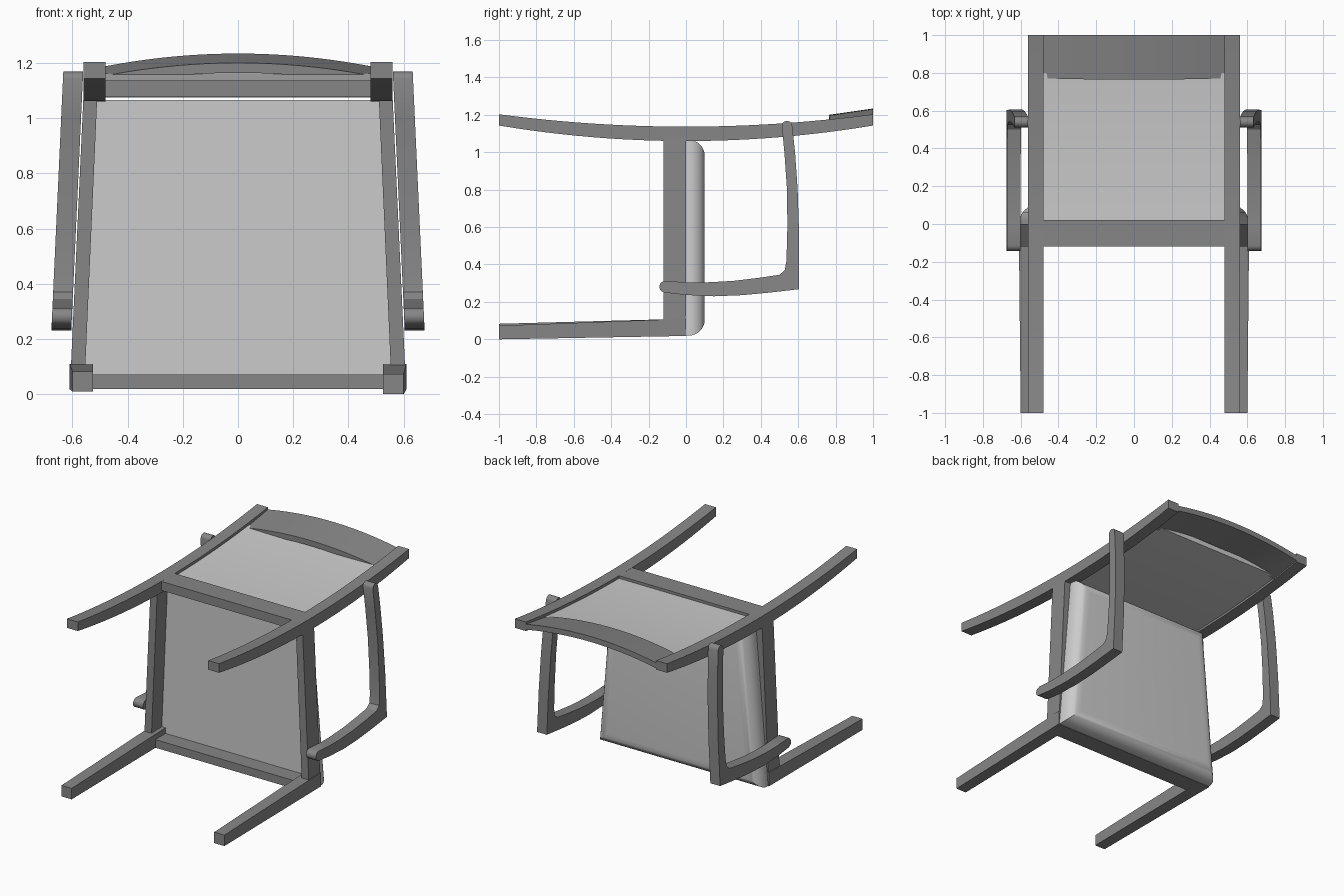
import bpy, bmesh, math
from mathutils import Vector

if "Cube" in bpy.data.objects:
    bpy.data.objects.remove(bpy.data.objects["Cube"])


def material(name, v):
    m = bpy.data.materials.new(name)
    m.diffuse_color = (v, v, v, 1)
    m.use_nodes = True
    m.node_tree.nodes["Principled BSDF"].inputs["Base Color"].default_value = m.diffuse_color
    return m


FRAME = material("dark grey frame", 0.24)
FABRIC = material("light grey upholstery", 0.6)


def loft(name, sections, mat, round_over=0):
    """Skin closed cross-sections in order and cap both ends."""
    bm = bmesh.new()
    rows = [[bm.verts.new(p) for p in s] for s in sections]
    n = len(rows[0])
    for a, b in zip(rows, rows[1:]):
        for i in range(n):
            j = (i + 1) % n
            bm.faces.new((a[i], a[j], b[j], b[i]))
    bm.faces.new(rows[0])
    bm.faces.new(rows[-1])
    bmesh.ops.recalc_face_normals(bm, faces=bm.faces)
    if round_over:
        top = [e for e in bm.edges if all(v.co.y > 0.05 for v in e.verts)]
        bmesh.ops.bevel(bm, geom=top, offset=round_over, segments=8,
                        profile=0.5, affect='EDGES', clamp_overlap=True)
        bmesh.ops.recalc_face_normals(bm, faces=bm.faces)
    me = bpy.data.meshes.new(name)
    bm.to_mesh(me)
    bm.free()
    me.materials.append(mat)
    ob = bpy.data.objects.new(name, me)
    bpy.context.collection.objects.link(ob)
    bpy.ops.object.select_all(action='DESELECT')
    ob.select_set(True)
    bpy.context.view_layer.objects.active = ob
    bpy.ops.object.shade_smooth_by_angle(angle=math.radians(30))
    return ob


def rect_xz(x0, x1, y, z0, z1):
    return [(x0, y, z0), (x1, y, z0), (x1, y, z1), (x0, y, z1)]


def rect_xy(x0, x1, y0, y1, z):
    return [(x0, y0, z), (x1, y0, z), (x1, y1, z), (x0, y1, z)]


def post_top(y):
    return 1.137 + 0.066 * y * y


def post_bottom(y):
    return 1.06 + 0.083 * y * y


def steps(a, b, n):
    return [a + (b - a) * i / n for i in range(n + 1)]


# Armrest outline in (y, z): the two ends are rounded, the outer elbow is sharp
def arc(cy, cz, r, a0, a1, n=6):
    return [(cy + r * math.cos(math.radians(a)), cz + r * math.sin(math.radians(a)))
            for a in steps(a0, a1, n)]


ARM = (arc(-0.112, 0.281, 0.031, 95, 265)
       + [(0, 0.237), (0.15, 0.23), (0.3, 0.236), (0.45, 0.25), (0.604, 0.268),
          (0.605, 0.55), (0.597, 0.8), (0.583, 1.0)]
       + arc(0.54, 1.14, 0.028, 5, 175)
       + [(0.526, 1.0), (0.54, 0.8), (0.542, 0.6), (0.537, 0.42), (0.528, 0.37),
          (0.5, 0.345), (0.4, 0.33), (0.25, 0.312), (0.1, 0.304), (0, 0.305)])


def arm_x(z):
    return 0.64 - (z - 0.23) * 0.046


for s, side in ((-1, "left"), (1, "right")):
    # Curved rear post running from foot to top of the back
    loft("rear_post_" + side,
         [rect_xz(s * 0.48, s * 0.56, y, post_bottom(y), post_top(y))
          for y in steps(-1, 1, 24)], FRAME)
    # Tapered front leg
    d = 0.005 * s
    loft("front_leg_" + side,
         [rect_xz(s * 0.525, s * 0.6, -1, 0.005 - d, 0.078 - d),
          rect_xz(s * 0.525, s * 0.61, 0, 0.018, 0.11)], FRAME)
    # Side seat rail
    loft("side_rail_" + side,
         [rect_xy(s * 0.555, s * 0.607, -0.12, 0, 0.06),
          rect_xy(s * 0.51, s * 0.56, -0.12, 0, 1.075)], FRAME)
    # Armrest with its front upright
    loft("armrest_" + side,
         [[(s * (arm_x(z) + w), y, z) for y, z in ARM] for w in (-0.036, 0.036)],
         FRAME)

# Front and rear seat rails
loft("front_rail", [rect_xz(-0.53, 0.53, y, 0.018, 0.072) for y in (-0.12, 0)], FRAME)
loft("rear_rail", [rect_xz(-0.485, 0.485, y, 1.077, 1.137) for y in (-0.12, 0.02)], FRAME)

# Seat cushion, narrower towards the back
loft("seat_cushion",
     [rect_xy(-0.605, 0.605, -0.012, 0.1, 0.02),
      rect_xy(-0.515, 0.515, -0.012, 0.1, 1.066)], FABRIC, round_over=0.085)

# Upholstered back panel following the posts
loft("back_panel",
     [rect_xz(-0.485, 0.485, y, post_bottom(y) + 0.015, post_top(y) - 0.018)
      for y in steps(0.015, 0.8, 12)], FABRIC)


# Bowed top rail of the back
def top_rail_section(x):
    bow = 0.05 * (1 - (x / 0.5) ** 2)
    za, zb = 1.15 + bow, 1.184 + bow
    y0 = 0.772 - 0.008 * (1 - (x / 0.5) ** 2)
    return [(x, y0, za - 0.036), (x, 1.0, zb - 0.036), (x, 1.0, zb), (x, y0, za)]


loft("top_rail", [top_rail_section(x) for x in steps(-0.5, 0.5, 24)], FRAME)
